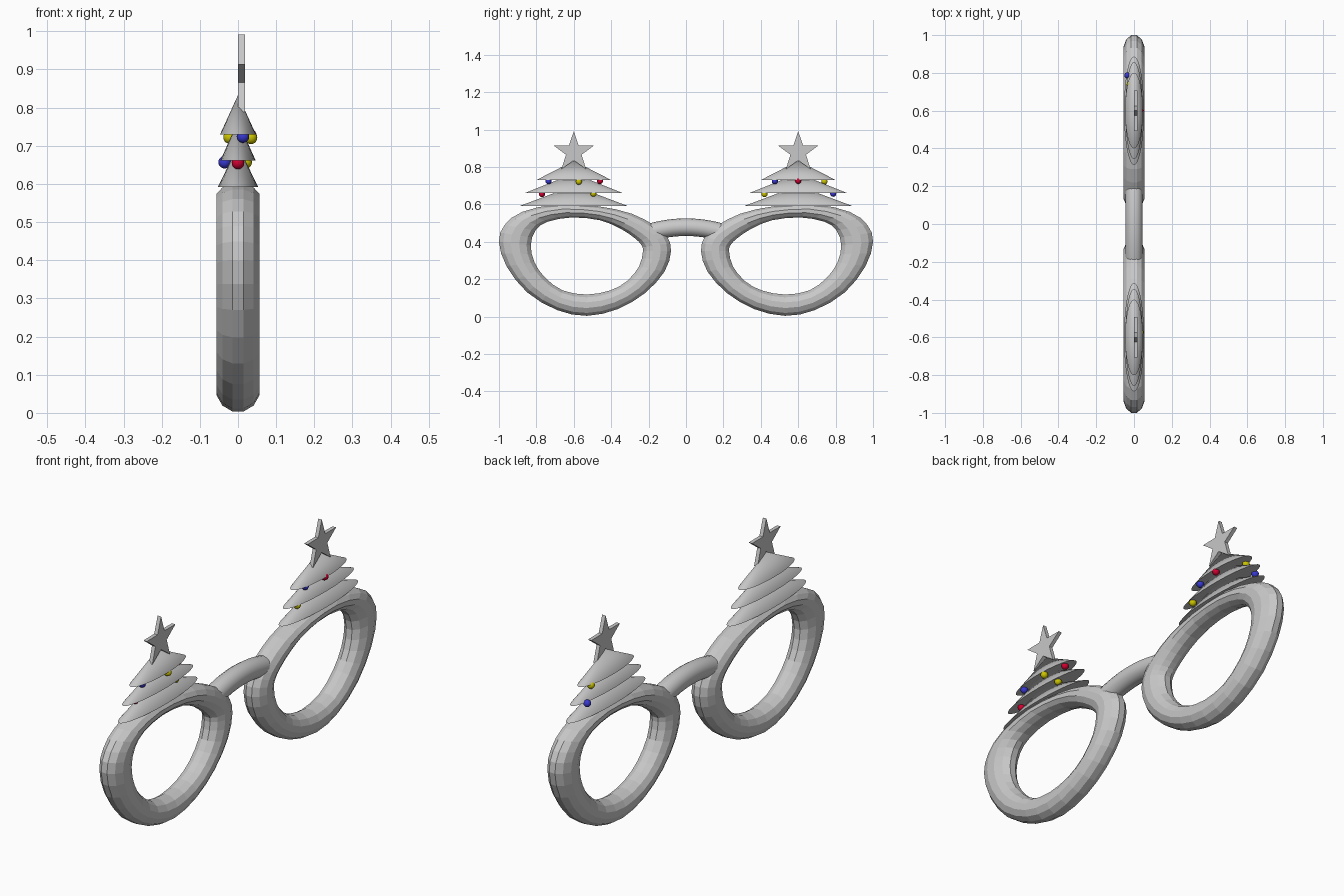
import bpy, bmesh, math
from mathutils import Vector

if "Cube" in bpy.data.objects:
    bpy.data.objects.remove(bpy.data.objects["Cube"])


def material(name, rgb):
    m = bpy.data.materials.new(name)
    m.diffuse_color = (*rgb, 1)
    m.use_nodes = True
    m.node_tree.nodes["Principled BSDF"].inputs["Base Color"].default_value = m.diffuse_color
    return m


GREY = material("light grey", (0.58, 0.58, 0.58))
RED = material("red", (0.65, 0.0, 0.03))
YELLOW = material("yellow", (0.6, 0.55, 0.0))
BLUE = material("blue", (0.04, 0.04, 0.65))


def finish(bm, name, mat, smooth=None):
    bmesh.ops.recalc_face_normals(bm, faces=bm.faces)
    me = bpy.data.meshes.new(name)
    bm.to_mesh(me)
    bm.free()
    me.materials.append(mat)
    ob = bpy.data.objects.new(name, me)
    bpy.context.collection.objects.link(ob)
    if smooth:
        bpy.ops.object.select_all(action='DESELECT')
        ob.select_set(True)
        bpy.context.view_layer.objects.active = ob
        bpy.ops.object.shade_smooth_by_angle(angle=math.radians(smooth))
    return ob


def skin(bm, rings, closed):
    """Join successive loops of points with quads."""
    loops = [[bm.verts.new(p) for p in r] for r in rings]
    n, k = len(loops), len(loops[0])
    for i in range(n if closed else n - 1):
        a, b = loops[i], loops[(i + 1) % n]
        for j in range(k):
            bm.faces.new((a[j], a[(j + 1) % k], b[(j + 1) % k], b[j]))
    if not closed:
        bm.faces.new(loops[0])
        bm.faces.new(loops[-1])


def refine(pts):
    """Closed curve with a smooth midpoint added in each span."""
    n, out = len(pts), []
    for i in range(n):
        a, b, c, d = (Vector(pts[(i + o) % n]) for o in (-1, 0, 1, 2))
        out += [b, (b + c) * 0.5625 - (a + d) * 0.0625]
    return out


# lens rims: matching outer and inner outlines (y, z), rounded section
OUTER = [(.08, .35), (.115, .24), (.22, .125), (.365, .04), (.53, .004), (.69, .035),
         (.85, .13), (.96, .27), (1.0, .40), (.97, .49), (.875, .56), (.69, .60),
         (.47, .59), (.29, .55), (.165, .485), (.102, .43)]
INNER = [(.23, .35), (.25, .27), (.315, .19), (.405, .14), (.53, .118), (.66, .14),
         (.755, .21), (.81, .29), (.83, .38), (.805, .46), (.74, .507), (.61, .53),
         (.46, .515), (.35, .47), (.275, .42), (.24, .385)]
SIDES = 12
K = 1 / math.cos(math.pi / SIDES)
ANGLES = [(j + .5) * math.tau / SIDES for j in range(SIDES)]

for side, label in ((1, "right"), (-1, "left")):
    rings = []
    for o, i in zip(refine(OUTER), refine(INNER)):
        mid, half = (o + i) / 2, (o - i) / 2
        ring = []
        for a in ANGLES:
            p = mid + half * math.cos(a) * K
            ring.append((0.056 * K * math.sin(a), side * p.x, p.y))
        rings.append(ring)
    bm = bmesh.new()
    skin(bm, rings, True)
    finish(bm, label + "_rim", GREY)

# arched nose bridge
rings = []
for s in range(13):
    y = -0.19 + 0.38 * s / 12
    z = 0.478 - 0.75 * y * y
    t = Vector((0, 1, -1.5 * y)).normalized()
    up = Vector((0, -t.z, t.y))
    rings.append([Vector((0.046 * math.cos(a), y, z)) + up * 0.047 * math.sin(a)
                  for a in [j * math.tau / 16 for j in range(16)]])
bm = bmesh.new()
skin(bm, rings, False)
finish(bm, "bridge", GREY, 40)

# tree tiers: base z, apex z, half width in x, half width in y
TIERS = [(.592, .70, .053, .287), (.662, .765, .046, .257), (.73, .833, .047, .2)]
# ornaments: x, y, z, colour
BAUBLES = {
    1: [(.015, .42, .655, YELLOW), (.018, .475, .724, BLUE), (.033, .6, .726, RED),
        (-.022, .74, .722, YELLOW), (-.035, .787, .657, BLUE)],
    -1: [(.0, -.77, .655, RED), (.013, -.735, .724, BLUE), (.034, -.573, .721, YELLOW),
         (.02, -.495, .657, YELLOW), (.01, -.46, .725, RED)]}

for side, label in ((1, "right"), (-1, "left")):
    for n, (z0, z1, rx, ry) in enumerate(TIERS):
        bm = bmesh.new()
        base = [bm.verts.new((rx * math.cos(a), side * .6 + ry * math.sin(a), z0))
                for a in [j * math.tau / 40 for j in range(40)]]
        tip = bm.verts.new((0, side * .6, z1))
        bm.faces.new(base)
        for j in range(40):
            bm.faces.new((base[j], base[(j + 1) % 40], tip))
        finish(bm, f"{label}_tree_tier_{n + 1}", GREY, 30)

    # flat five-pointed star
    rings = []
    for x in (0, .018):
        ring = []
        for j in range(10):
            r, a = (.112, .044)[j % 2], j * math.pi / 5
            ring.append((x, side * .6 + r * math.sin(a), .879 + r * math.cos(a)))
        rings.append(ring)
    bm = bmesh.new()
    skin(bm, rings, False)
    finish(bm, label + "_star", GREY)

    # hanging ornaments
    for n, (x, y, z, mat) in enumerate(BAUBLES[side]):
        bm = bmesh.new()
        bmesh.ops.create_uvsphere(bm, u_segments=16, v_segments=10, radius=.0165)
        bmesh.ops.translate(bm, verts=bm.verts, vec=(x, y, z))
        finish(bm, f"{label}_ornament_{n + 1}", mat, 60)
